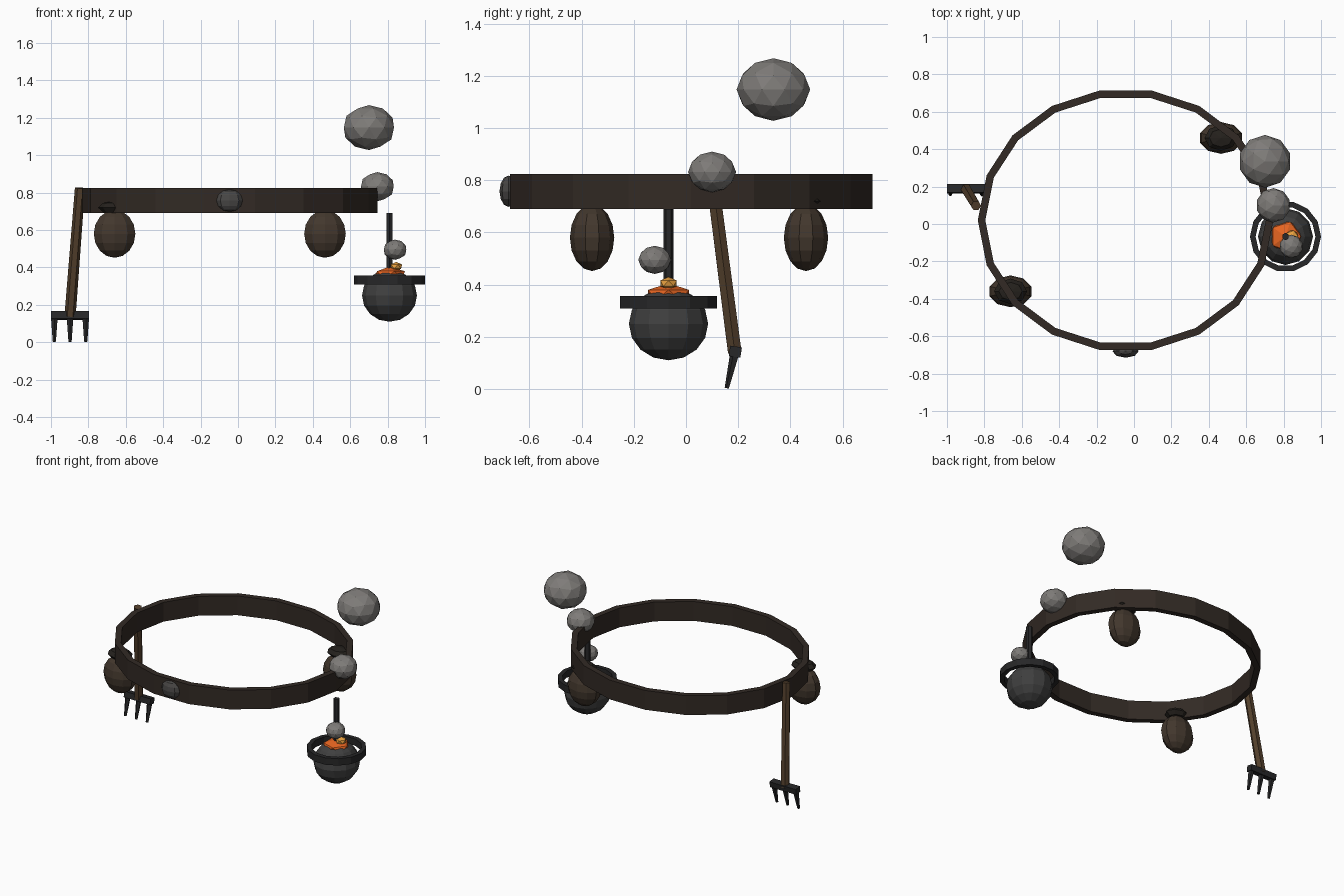
import bpy, bmesh, math
from mathutils import Vector, Matrix

if "Cube" in bpy.data.objects:
    bpy.data.objects.remove(bpy.data.objects["Cube"])


def material(name, r, g, b):
    m = bpy.data.materials.new(name)
    m.diffuse_color = (r, g, b, 1)
    m.use_nodes = True
    m.node_tree.nodes["Principled BSDF"].inputs["Base Color"].default_value = m.diffuse_color
    return m


LEATHER = material("leather", .032, .023, .018)
HIDE = material("pouch_hide", .055, .038, .026)
STRAP = material("dark_strap", .018, .015, .012)
WOOD = material("wood", .085, .05, .025)
IRON = material("iron", .02, .02, .021)
POT = material("pot_iron", .05, .05, .05)
STEEL = material("buckle_metal", .065, .062, .06)
SMOKE = material("smoke", .21, .2, .19)
EMBER = material("ember", .8, .13, .015)
FLAME = material("flame", .8, .35, .05)


def finish(name, bm, mat):
    bmesh.ops.recalc_face_normals(bm, faces=bm.faces)
    me = bpy.data.meshes.new(name)
    bm.to_mesh(me)
    bm.free()
    me.materials.append(mat)
    ob = bpy.data.objects.new(name, me)
    bpy.context.collection.objects.link(ob)
    return ob


def ball(name, loc, scale, mat, seg=0, rings=0, sub=2):
    """Flat-faced ellipsoid: UV sphere if seg is given, else icosphere."""
    bm = bmesh.new()
    if seg:
        bmesh.ops.create_uvsphere(bm, u_segments=seg, v_segments=rings, radius=1)
    else:
        bmesh.ops.create_icosphere(bm, subdivisions=sub, radius=1)
    bm.transform(Matrix.Translation(loc) @ Matrix.Diagonal((*scale, 1)))
    return finish(name, bm, mat)


def band(name, loc, rx, ry, wall, z0, z1, n, mat):
    """Upright elliptical hoop with a rectangular section."""
    bm = bmesh.new()
    loops = []
    for i in range(n):
        a = 2 * math.pi * i / n
        c, s = math.cos(a), math.sin(a)
        loops.append([bm.verts.new((loc[0] + (rx - d) * c, loc[1] + (ry - d) * s, z))
                      for d, z in ((0, z0), (0, z1), (wall, z1), (wall, z0))])
    for i in range(n):
        p, q = loops[i], loops[(i + 1) % n]
        for k in range(4):
            j = (k + 1) % 4
            bm.faces.new((p[k], q[k], q[j], p[j]))
    return finish(name, bm, mat)


def rod(name, a, b, r0, r1, sides, mat):
    """Tapered bar from a to b."""
    a, b = Vector(a), Vector(b)
    bm = bmesh.new()
    bmesh.ops.create_cone(bm, cap_ends=True, segments=sides, radius1=r0, radius2=r1,
                          depth=(b - a).length)
    rot = (b - a).to_track_quat('Z', 'Y').to_matrix().to_4x4()
    bm.transform(Matrix.Translation((a + b) / 2) @ rot)
    return finish(name, bm, mat)


# Belt and buckle
band("belt", (-.045, .02), .79, .705, .04, .69, .825, 18, LEATHER)
ball("buckle", (-.045, -.68, .758), (.07, .035, .06), STEEL, 8, 6)

# Pouches with tied tops
for side, x, y in (("left", -.66, -.36), ("right", .465, .46)):
    ball(side + "_pouch", (x, y, .58), (.117, .085, .128), HIDE, 10, 8)
    ball(side + "_pouch_tie", (x, y, .72), (.088, .068, .035), STRAP, 8, 4)

# Hand rake hanging from the belt
rod("rake_handle", (-.845, .098, .825), (-.898, .187, .14), .027, .03, 6, WOOD)
bm = bmesh.new()
bmesh.ops.create_cube(bm, size=1)
bm.transform(Matrix.Translation((-.898, .189, .143)) @ Matrix.Rotation(-.15, 4, 'X')
             @ Matrix.Diagonal((.204, .045, .04, 1)))
finish("rake_head", bm, IRON)
for i, x in enumerate((-.982, -.898, -.814)):
    rod(f"rake_tine_{i + 1}", (x, .188, .135), (x, .157, .003), .019, .009, 5, IRON)

# Fire pot: bowl, rim hoop, hanger, embers
cx, cy = .81, -.067
ball("fire_pot", (cx, cy, .25), (.147, .152, .14), POT, 12, 8)
band("pot_rim", (cx, cy), .19, .19, .03, .308, .356, 14, IRON)
rod("pot_hanger", (cx, cy, .37), (cx, cy, .69), .02, .02, 6, IRON)
ball("embers", (cx, cy, .36), (.092, .092, .045), EMBER, sub=1)
ball("flame", (.845, -.067, .405), (.037, .037, .025), FLAME, sub=1)

# Rising smoke puffs
for i, (loc, r, h) in enumerate((((.84, -.12, .495), .063, .054),
                                 ((.745, .10, .832), .092, .078),
                                 ((.70, .335, 1.148), .141, .12))):
    ball(f"smoke_puff_{i + 1}", loc, (r, r, h), SMOKE)
